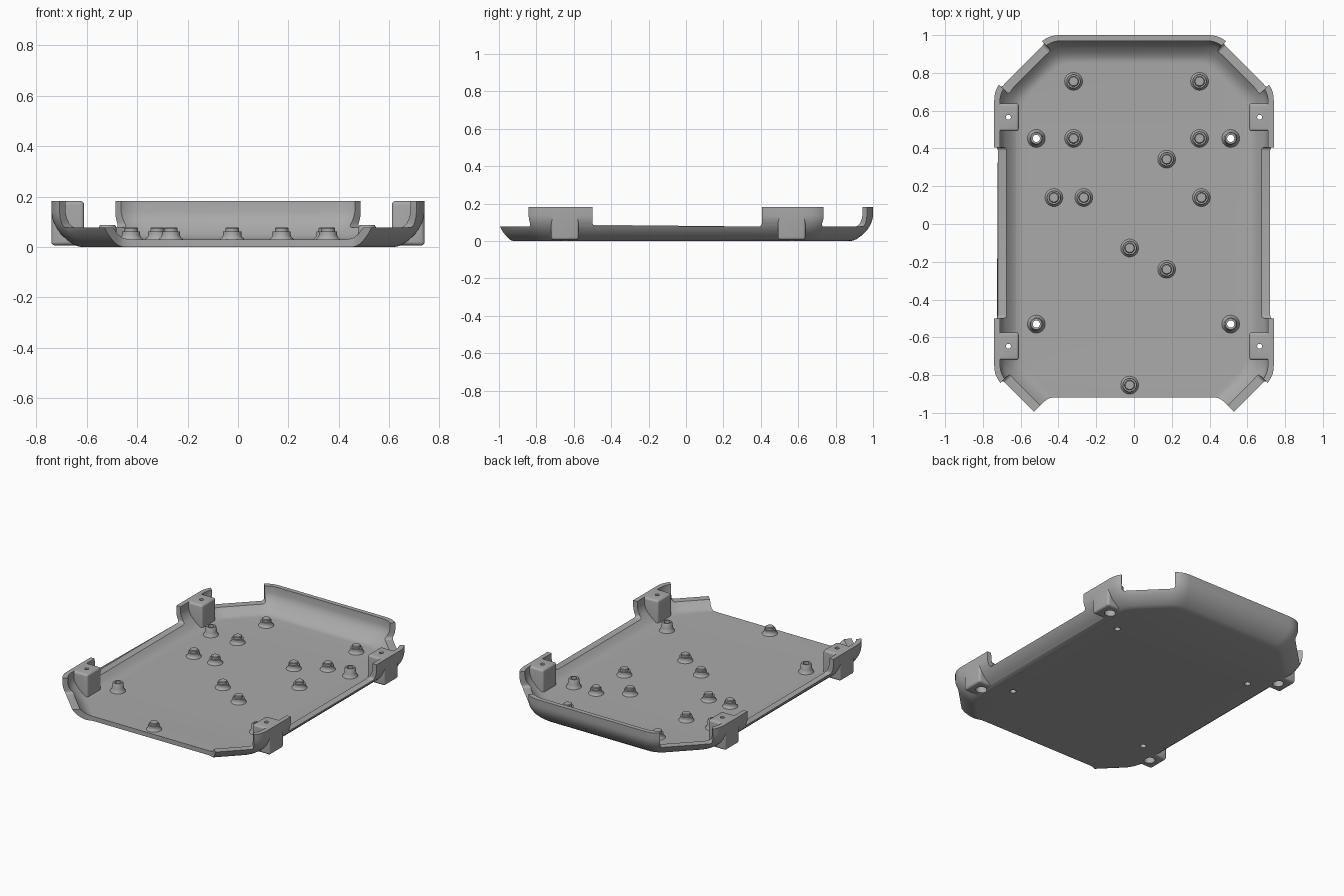
import bpy, bmesh, math
from mathutils import Vector, Matrix

cube = bpy.data.objects.get("Cube")
if cube:
    bpy.data.objects.remove(cube, do_unlink=True)

grey = bpy.data.materials.new("plain grey")
grey.use_nodes = True
grey.diffuse_color = (0.4, 0.4, 0.4, 1)
grey.node_tree.nodes["Principled BSDF"].inputs["Base Color"].default_value = (0.4, 0.4, 0.4, 1)


def add_object(name, bm):
    bmesh.ops.recalc_face_normals(bm, faces=bm.faces[:])
    mesh = bpy.data.meshes.new(name)
    bm.to_mesh(mesh)
    bm.free()
    mesh.materials.append(grey)
    obj = bpy.data.objects.new(name, mesh)
    bpy.context.collection.objects.link(obj)
    return obj


def activate(obj):
    bpy.ops.object.select_all(action='DESELECT')
    obj.select_set(True)
    bpy.context.view_layer.objects.active = obj


def smooth(obj):
    activate(obj)
    bpy.ops.object.shade_smooth_by_angle(angle=math.radians(32))


def apply_all(obj):
    activate(obj)
    for mod in list(obj.modifiers):
        bpy.ops.object.modifier_apply(modifier=mod.name)


def box(name, center, size, turn=0, bevel=0):
    bm = bmesh.new()
    bmesh.ops.create_cube(bm, size=1, matrix=Matrix.Translation(center)
                          @ Matrix.Rotation(turn, 4, 'Z') @ Matrix.Diagonal((*size, 1)))
    obj = add_object(name, bm)
    if bevel:
        mod = obj.modifiers.new("round", 'BEVEL')
        mod.width, mod.segments = bevel, 4
        apply_all(obj)
    return obj


def loft(bm, rings):
    loops = [[bm.verts.new(p) for p in ring] for ring in rings]
    for a, b in zip(loops, loops[1:]):
        for i in range(len(a)):
            j = (i + 1) % len(a)
            bm.faces.new((a[i], a[j], b[j], b[i]))
    return loops


def lathe(name, x, y, profile, closed=False, sides=32):
    # closed joins the last ring to the first; otherwise both ends are capped
    rings = [[(x + r * math.cos(t), y + r * math.sin(t), z)
              for t in (2 * math.pi * k / sides for k in range(sides))] for r, z in profile]
    bm = bmesh.new()
    loops = loft(bm, rings)
    if closed:
        a, b = loops[-1], loops[0]
        for i in range(sides):
            j = (i + 1) % sides
            bm.faces.new((a[i], a[j], b[j], b[i]))
    else:
        bm.faces.new(loops[0])
        bm.faces.new(loops[-1])
    return add_object(name, bm)


def outline(inset, z):
    # eight-sided plan, moved inward and with rounded corners
    root = math.sqrt(2)
    dist = [0.74, 1.455 / root, 1.0, 1.455 / root, 0.74, 1.55 / root, 1.2, 1.55 / root]
    lines = [(math.cos(k * math.pi / 4), math.sin(k * math.pi / 4), d - inset)
             for k, d in enumerate(dist)]
    corners = []
    for k in range(8):
        a, b, c = lines[k]
        d, e, f = lines[(k + 1) % 8]
        det = a * e - b * d
        corners.append(Vector(((c * e - b * f) / det, (a * f - c * d) / det, z)))
    points = []
    for k, p in enumerate(corners):
        start = p + (corners[k - 1] - p).normalized() * 0.06
        end = p + (corners[(k + 1) % 8] - p).normalized() * 0.06
        for s in range(7):
            t = s / 6
            points.append(start * (1 - t) ** 2 + p * 2 * t * (1 - t) + end * t * t)
    return points


def boolean(target, tools, operation='DIFFERENCE'):
    for tool in tools:
        mod = target.modifiers.new("cut", 'BOOLEAN')
        mod.operation, mod.solver, mod.object = operation, 'EXACT', tool
    apply_all(target)


# Tray shell: outside from floor to rim, then inside back down
outer = [(0.12, 0), (0.105, 0.003), (0.088, 0.01), (0.06, 0.03), (0.036, 0.053), (0.019, 0.077),
         (0.008, 0.1), (0.002, 0.12), (0, 0.14), (0, 0.182)]
inner = [(0.03, 0.182), (0.031, 0.14), (0.037, 0.117), (0.05, 0.094), (0.07, 0.073),
         (0.092, 0.052), (0.115, 0.037), (0.135, 0.031), (0.15, 0.03)]
bm = bmesh.new()
loops = loft(bm, [outline(o, z) for o, z in outer + inner])
bm.faces.new(loops[0])
bm.faces.new(loops[-1])
tray = add_object("tray", bm)

# Cutters that lower the rim on the sides and the diagonals
LOW, TALL = 0.077, 0.4
mid = LOW + TALL / 2
cutters = []
for s in (1, -1):
    cutters.append(box("side_cutter", (s * 0.75, -0.047, mid), (0.3, 0.905, TALL), 0, 0.018))
    cutters.append(box("back_corner_cutter", (s * 0.602, 0.853, mid), (0.3, 0.325, TALL),
                       s * math.pi / 4, 0.018))
    cutters.append(box("front_corner_cutter", (s * 0.519, -1.007, mid), (0.3, 0.5, TALL),
                       -s * math.pi / 4, 0.018))

# Cutter that opens the front
half = [(0.41, -0.918), (0.44, -0.92), (0.462, -0.929), (0.48, -0.945), (0.9, -1.365)]
plan = half + [(-x, y) for x, y in reversed(half)]
bm = bmesh.new()
ends = loft(bm, [[(x, y, z) for x, y in plan] for z in (-0.1, 0.5)])
for end in ends:
    bm.faces.new(end)
cutters.append(add_object("front_cutter", bm))
boolean(tray, cutters)

# Corner fixing blocks, merged with the tray
blocks, drills = [], []
for s in (1, -1):
    for y in (0.565, -0.647):
        blocks.append(box("fixing_block", (s * 0.675, y, 0.094), (0.13, 0.147, 0.176), 0, 0.014))
        drills.append(lathe("block_drill", s * 0.665, y,
                            [(0.034, -0.1), (0.034, 0.09), (0.013, 0.09), (0.013, 0.4)]))
boolean(tray, blocks, 'UNION')

# Hollow screw posts
for x in (-0.517, 0.512):
    for y in (0.453, -0.53):
        post = lathe("screw_post", x, y,
                     [(0.048, 0.028), (0.046, 0.033), (0.04, 0.042), (0.036, 0.055), (0.034, 0.08),
                      (0.029, 0.088), (0.019, 0.088), (0.019, 0.028)], closed=True)
        smooth(post)
        drills.append(lathe("post_drill", x, y, [(0.019, -0.1), (0.019, 0.2)]))
boolean(tray, drills)
smooth(tray)
for tool in cutters + blocks + drills:
    bpy.data.objects.remove(tool, do_unlink=True)

# Stepped locating pegs
pegs = [(-0.32, 0.755), (0.347, 0.755), (-0.32, 0.453), (0.347, 0.453), (0.173, 0.343),
        (-0.424, 0.14), (-0.266, 0.14), (0.357, 0.14), (-0.023, -0.127), (0.173, -0.24),
        (-0.023, -0.853)]
for x, y in pegs:
    smooth(lathe("locating_peg", x, y,
                 [(0.048, 0.028), (0.046, 0.033), (0.039, 0.039), (0.036, 0.047), (0.036, 0.061),
                  (0.027, 0.061), (0.027, 0.074), (0.023, 0.078)]))
